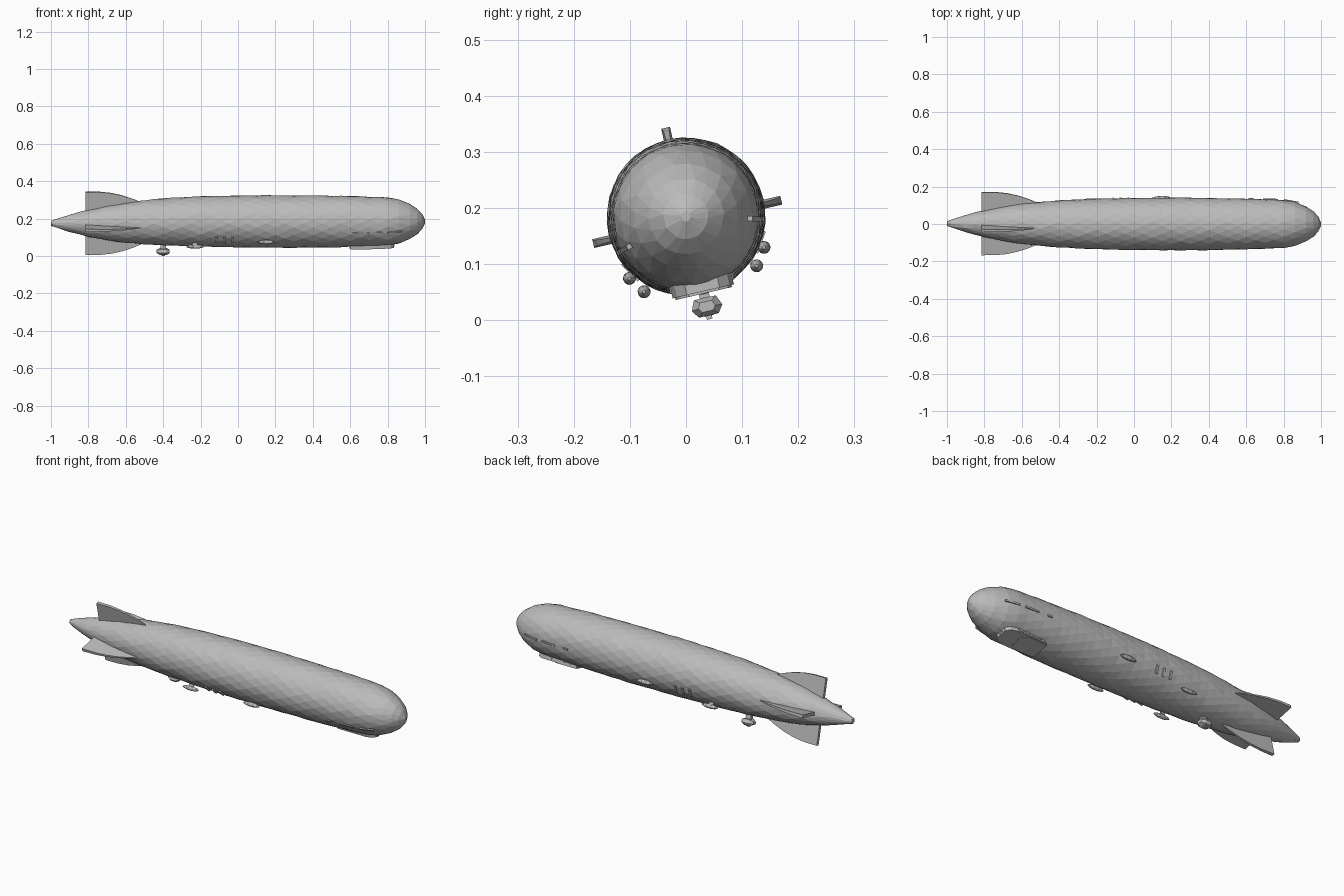
import bpy, bmesh, math, random
from mathutils import Matrix, Vector

random.seed(4)
if "Cube" in bpy.data.objects:
    bpy.data.objects.remove(bpy.data.objects["Cube"], do_unlink=True)

grey = bpy.data.materials.new("airship_grey")
grey.use_nodes = True
grey.diffuse_color = (0.5, 0.5, 0.5, 1)
grey.node_tree.nodes["Principled BSDF"].inputs["Base Color"].default_value = (0.5, 0.5, 0.5, 1)

# The whole ship is rolled a little about its long axis
SHIP = Matrix.Translation((0, 0, 0.185)) @ Matrix.Rotation(math.radians(13), 4, 'X')

# Hull profile: position along the axis, radius
HULL = [(-1, .013), (-.97, .023), (-.9, .046), (-.8, .073), (-.7, .093), (-.6, .108),
        (-.5, .118), (-.4, .126), (-.2, .135), (0, .139), (.2, .141), (.4, .14),
        (.6, .136), (.8, .129), (.86, .118), (.92, .094), (.96, .067), (.985, .04), (1, .008)]


def hull_r(x):
    for (x0, r0), (x1, r1) in zip(HULL, HULL[1:]):
        if x <= x1:
            return r0 + (r1 - r0) * (x - x0) / (x1 - x0)
    return HULL[-1][1]


def drop(x):
    """The axis dips slightly toward the tail."""
    return -0.01 * min(1, max(0, -x - 0.3) / 0.5)


def finish(name, bm, local=Matrix.Identity(4)):
    bmesh.ops.transform(bm, matrix=SHIP @ local, verts=bm.verts)
    bmesh.ops.recalc_face_normals(bm, faces=bm.faces)
    mesh = bpy.data.meshes.new(name)
    bm.to_mesh(mesh)
    bm.free()
    mesh.materials.append(grey)
    obj = bpy.data.objects.new(name, mesh)
    bpy.context.collection.objects.link(obj)
    return obj


def lathe(name, stations, sides, local=Matrix.Identity(4), wobble=0, dip=False):
    """Faceted body turned about x, with staggered triangulated rings."""
    bm = bmesh.new()
    rings = []
    for i, (x, r) in enumerate(stations):
        ring = []
        for k in range(sides):
            a = math.tau * (k + 0.5 * (i % 2)) / sides
            rr = r + random.uniform(-wobble, wobble)
            ring.append(bm.verts.new((x, rr * math.cos(a), rr * math.sin(a) + (drop(x) if dip else 0))))
        rings.append(ring)
    for i, (a, b) in enumerate(zip(rings, rings[1:])):
        if i % 2:
            a, b = b, a
        for k in range(sides):
            n = (k + 1) % sides
            bm.faces.new((a[k], a[n], b[k]))
            bm.faces.new((a[n], b[n], b[k]))
    bm.faces.new(rings[0])
    bm.faces.new(rings[-1])
    return finish(name, bm, local)


def box(name, centre, size, local=Matrix.Identity(4)):
    bm = bmesh.new()
    bmesh.ops.create_cube(bm, size=1)
    bmesh.ops.scale(bm, vec=size, verts=bm.verts)
    bmesh.ops.translate(bm, vec=centre, verts=bm.verts)
    return finish(name, bm, local)


def prism(name, outline, half, local=Matrix.Identity(4)):
    """Extrude an (x, y) outline along z by +-half(x)."""
    bm = bmesh.new()
    low = [bm.verts.new((x, y, -half(x))) for x, y in outline]
    top = [bm.verts.new((x, y, half(x))) for x, y in outline]
    bm.faces.new(low)
    bm.faces.new(top)
    for i in range(len(outline)):
        j = (i + 1) % len(outline)
        bm.faces.new((low[i], low[j], top[j], top[i]))
    return finish(name, bm, local)


def on_hull(x, side, below):
    """Frame on the hull skin: y points outward, at an angle below the beam."""
    slope = math.atan((hull_r(x + .02) - hull_r(x - .02)) / .04)
    turn = Matrix.Rotation(math.radians(-below), 4, 'X')
    if side < 0:
        turn = Matrix.Rotation(math.radians(180 + below), 4, 'X')
    return turn @ Matrix.Translation((x, hull_r(x), 0)) @ Matrix.Rotation(slope, 4, 'Z')


# Hull
stations = []
for (x0, r0), (x1, r1) in zip(HULL, HULL[1:]):
    steps = max(1, round((x1 - x0) / 0.05))
    stations += [(x0 + (x1 - x0) * i / steps, r0 + (r1 - r0) * i / steps) for i in range(steps)]
stations.append(HULL[-1])
lathe("hull", stations, 20, wobble=0.0013, dip=True)

# Tail fins
FIN = [(-.815, .03), (-.815, .172), (-.74, .172), (-.68, .166), (-.62, .153),
       (-.56, .133), (-.5, .108), (-.5, .03)]
for k, where in enumerate(("left", "top", "right", "bottom")):
    prism(where + "_fin", FIN, lambda x: 0.002 + 0.006 * (-.5 - x) / .315,
          Matrix.Translation((0, 0, -0.01)) @ Matrix.Rotation(k * math.pi / 2, 4, 'X'))

# Control gondola with rounded front
half_plan = [(.6, .05), (.62, .056), (.78, .056), (.815, .048), (.835, .03)]
plan = half_plan + [(x, -y) for x, y in reversed(half_plan)]
prism("gondola", plan, lambda x: 0.018, Matrix.Translation((0, 0, -.119)))
prism("gondola_keel", [(x * .62 + .235, y * .92) for x, y in plan], lambda x: 0.003,
      Matrix.Translation((-.01, 0, -.138)))
for s in (-1, 1):
    for i in range(4):
        box("gondola_window", (.645 + .037 * i, s * .0565, -.122), (.026, .003, .014))
    box("gondola_front_window", (.835, s * .015, -.122), (.003, .024, .016))

# Engine pods and struts, two on each side
POD = [(-.046, .003), (-.034, .008), (-.012, .0115), (.014, .0115), (.034, .008), (.046, .003)]
for x, y, z in ((.15, .123, -.085), (-.23, .103, -.114)):
    for s in (-1, 1):
        lathe("engine_pod", POD, 8, Matrix.Translation((x, s * y, z)))
        angle = math.atan2(z, s * y)
        box("engine_strut", (x, math.hypot(y, z) - .014, 0), (.026, .028, .006),
            Matrix.Rotation(angle, 4, 'X'))

# Rear engine car under the tail
car = [(-.028, -.003), (-.018, -.017), (.018, -.017), (.028, -.003), (.02, .015), (-.02, .015)]
bm = bmesh.new()
loops = []
for x, k in ((-.435, .45), (-.415, 1), (-.385, 1), (-.367, .55)):
    loops.append([bm.verts.new((x, y * k, -.164 + z * k)) for y, z in car])
for a, b in zip(loops, loops[1:]):
    for i in range(6):
        j = (i + 1) % 6
        bm.faces.new((a[i], a[j], b[j], b[i]))
bm.faces.new(loops[0])
bm.faces.new(loops[-1])
finish("rear_engine_car", bm)
box("rear_car_strut", (-.4, 0, -.138), (.03, .018, .04))
box("rear_car_skid", (-.4, 0, -.182), (.02, .01, .012))

# Window ledges near the nose and short ladders amidships
for s in (-1, 1):
    for x, length in ((.625, .026), (.73, .08), (.84, .08)):
        box("window_ledge", (0, 0, 0), (length, .009, .009), on_hull(x, s, 15))
    for x in (-.115, -.072, -.03):
        box("side_ladder", (0, 0, 0), (.012, .009, .042), on_hull(x, s, 32))
